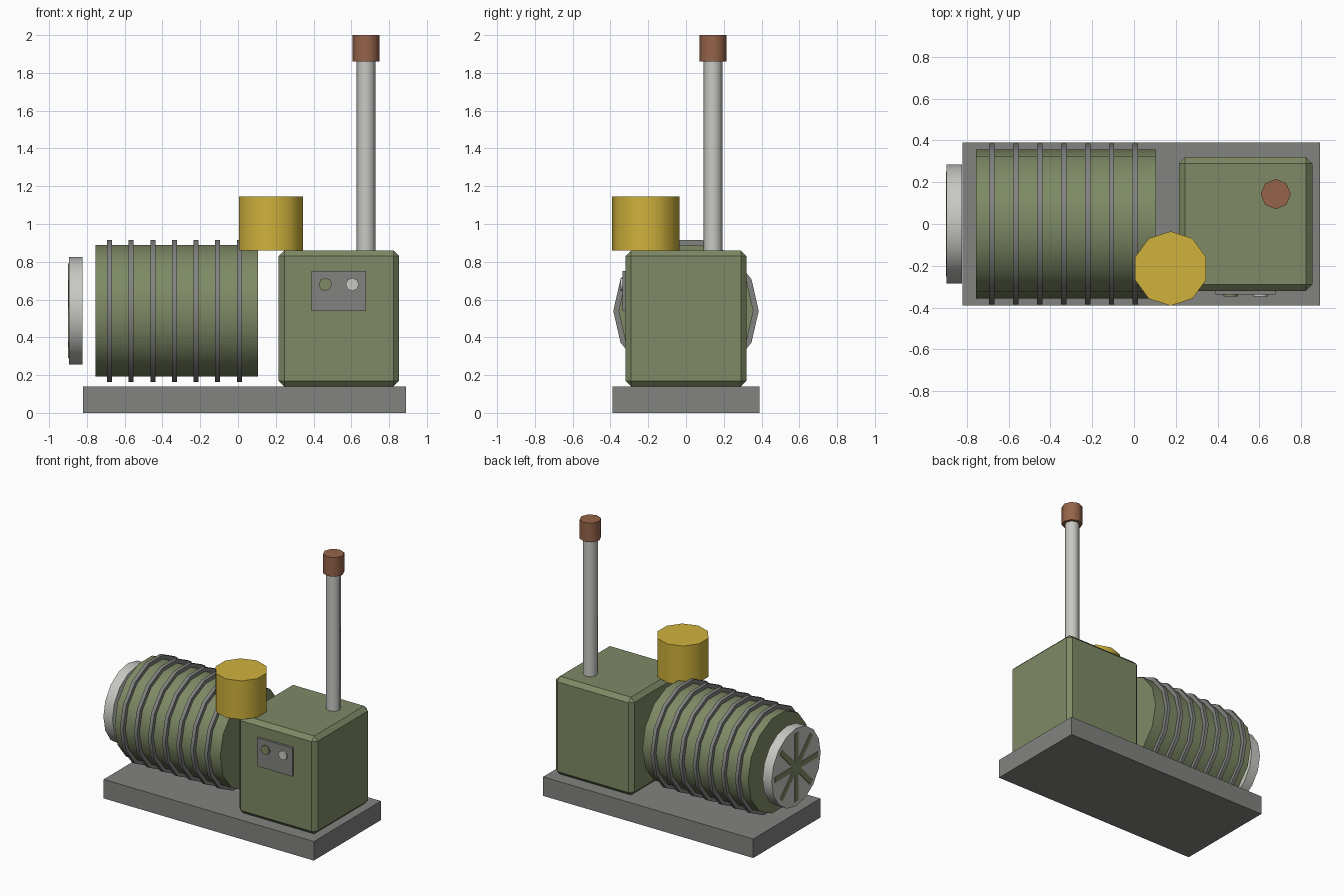
import bpy, math

if "Cube" in bpy.data.objects:
    bpy.data.objects.remove(bpy.data.objects["Cube"])


def mat(name, hexcode):
    m = bpy.data.materials.new(name)
    lin = []
    for i in (0, 2, 4):
        c = int(hexcode[i:i + 2], 16) / 255
        lin.append(c / 12.92 if c <= 0.04045 else ((c + 0.055) / 1.055) ** 2.4)
    m.diffuse_color = (*lin, 1)
    m.use_nodes = True
    m.node_tree.nodes["Principled BSDF"].inputs["Base Color"].default_value = m.diffuse_color
    return m


GREEN = mat("olive_green", "7E8A65")
GREY = mat("dark_grey", "828280")
METAL = mat("light_metal", "C8C8C4")
YELLOW = mat("yellow", "D0B23C")
BROWN = mat("rust_brown", "96644A")


def box(name, lo, hi, material, bevel=0):
    bpy.ops.mesh.primitive_cube_add(size=1, location=[(a + b) / 2 for a, b in zip(lo, hi)])
    o = bpy.context.object
    o.name = name
    o.scale = [b - a for a, b in zip(lo, hi)]
    bpy.ops.object.transform_apply(location=False, rotation=False, scale=True)
    o.data.materials.append(material)
    if bevel:
        b = o.modifiers.new("edge_bevel", 'BEVEL')
        b.width, b.segments = bevel, 1
    return o


def cyl(name, centre, radius, length, sides, material, rot=(0, 0, 0)):
    bpy.ops.mesh.primitive_cylinder_add(vertices=sides, radius=radius, depth=length,
                                        location=centre, rotation=rot)
    o = bpy.context.object
    o.name = name
    o.data.materials.append(material)
    bpy.ops.object.shade_smooth_by_angle(angle=math.radians(50))
    return o


ALONG_X = (0, math.pi / 2, 0)
ALONG_Y = (math.pi / 2, 0, 0)

# Base slab
box("base", (-0.82, -0.39, 0), (0.89, 0.39, 0.14), GREY)

# Ribbed drum
cyl("drum", (-0.325, 0, 0.54), 0.357, 0.86, 14, GREEN, ALONG_X)
for i in range(7):
    cyl(f"cooling_rib_{i + 1}", (-0.68 + i * 0.1145, 0, 0.54), 0.385, 0.026, 14, GREY, ALONG_X)

# Fan cover with radial slots
cyl("fan_cover", (-0.859, 0, 0.54), 0.285, 0.074, 16, METAL, ALONG_X)
for i in range(4):
    slot = box(f"fan_slot_{i + 1}", (-0.9, -0.02, 0.29), (-0.892, 0.02, 0.79), GREEN)
    slot.rotation_euler.x = i * math.pi / 4

# Engine housing
box("housing", (0.215, -0.32, 0.14), (0.853, 0.32, 0.86), GREEN, 0.03)

# Control panel with two knobs
box("control_panel", (0.39, -0.336, 0.54), (0.677, -0.31, 0.75), GREY)
cyl("knob_green", (0.462, -0.336, 0.68), 0.035, 0.022, 8, GREEN, ALONG_Y)
cyl("knob_metal", (0.605, -0.336, 0.68), 0.035, 0.022, 8, METAL, ALONG_Y)

# Air filter
cyl("air_filter", (0.175, -0.213, 1.003), 0.178, 0.285, 10, YELLOW)

# Exhaust stack and cap
cyl("exhaust_pipe", (0.678, 0.143, 1.36), 0.05, 1.02, 8, METAL)
cyl("exhaust_cap", (0.678, 0.143, 1.93), 0.072, 0.14, 8, BROWN)
